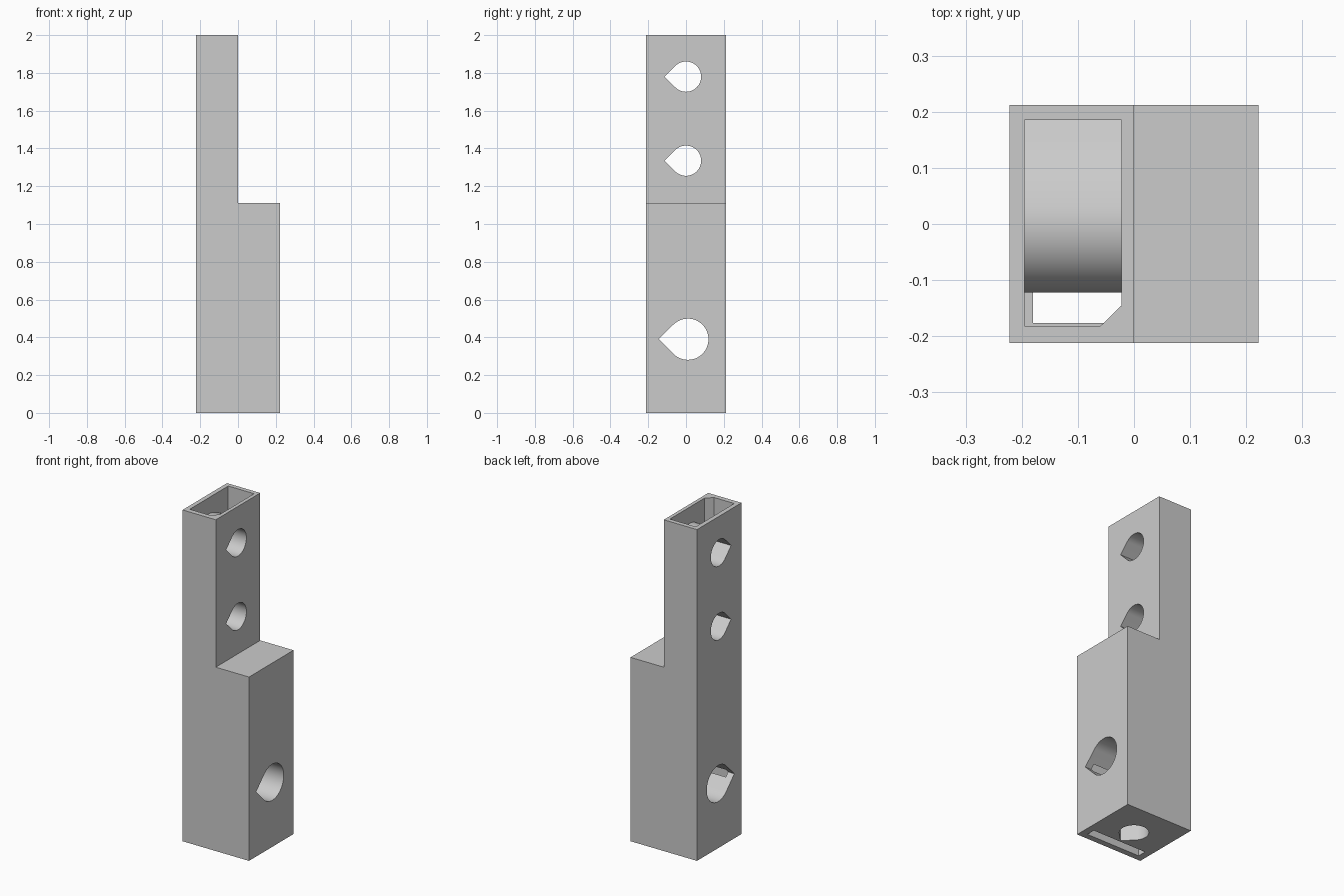
import bpy, bmesh
from math import sin, cos, pi, radians, sqrt
from mathutils import Vector

if "Cube" in bpy.data.objects:
    bpy.data.objects.remove(bpy.data.objects["Cube"], do_unlink=True)

grey = bpy.data.materials.new("light grey plastic")
grey.use_nodes = True
GREY = (0.6, 0.6, 0.6, 1)
grey.diffuse_color = GREY
grey.node_tree.nodes["Principled BSDF"].inputs["Base Color"].default_value = GREY

# Maps a profile point (u, v) and a depth d to space, per extrusion axis
PLACE = {
    "X": lambda u, v, d: (d, u, v),
    "Y": lambda u, v, d: (u, d, v),
    "Z": lambda u, v, d: (u, v, d),
}


def prism(name, axis, profile, start, end):
    """Closed prism: a profile swept along an axis."""
    bm = bmesh.new()
    base = bm.faces.new([bm.verts.new(PLACE[axis](u, v, start)) for u, v in profile])
    swept = bmesh.ops.extrude_face_region(bm, geom=[base])["geom"]
    move = Vector(PLACE[axis](0, 0, end - start))
    bmesh.ops.translate(bm, vec=move, verts=[g for g in swept if isinstance(g, bmesh.types.BMVert)])
    bmesh.ops.recalc_face_normals(bm, faces=bm.faces[:])
    mesh = bpy.data.meshes.new(name)
    bm.to_mesh(mesh)
    bm.free()
    mesh.materials.append(grey)
    obj = bpy.data.objects.new(name, mesh)
    bpy.context.collection.objects.link(obj)
    return obj


def cut(target, cutter):
    """Subtract the cutter and discard it."""
    mod = target.modifiers.new("cut", "BOOLEAN")
    mod.operation, mod.solver, mod.object = "DIFFERENCE", "EXACT", cutter
    bpy.context.view_layer.objects.active = target
    bpy.ops.object.modifier_apply(modifier=mod.name)
    bpy.data.objects.remove(cutter, do_unlink=True)


def rect(u0, u1, v0, v1):
    return [(u0, v0), (u1, v0), (u1, v1), (u0, v1)]


def arc(cu, cv, r, a0, a1, n):
    return [(cu + r * cos(radians(a0 + (a1 - a0) * i / n)),
             cv + r * sin(radians(a0 + (a1 - a0) * i / n))) for i in range(n + 1)]


def teardrop_y(cy, cz, r):
    """Round hole with its point toward the front."""
    return arc(cy, cz, r, -135, 135, 48) + [(cy - r * sqrt(2), cz)]


# Stepped outer body
W, D, STEP = 0.222, 0.212, 1.11
body = prism("stepped_body", "Y",
             [(-W, 0), (W, 0), (W, STEP), (0, STEP), (0, 2), (-W, 2)], -D, D)

# Pocket with one chamfered corner, open at the top
pocket = prism("pocket_cutter", "Z",
               [(-0.195, -0.182), (-0.06, -0.182), (-0.022, -0.145),
                (-0.022, 0.185), (-0.195, 0.185)], 1.05, 2.1)

# Rounded guide left standing inside the pocket
FRONT, HIGH = 0.122, 1.78
nose = arc(0, HIGH, FRONT, 180, 75, 24)
BIG = 0.32
shift = BIG - FRONT
back = arc(-shift * cos(radians(75)), HIGH - shift * sin(radians(75)), BIG, 75, 50, 12)
end_y, end_z = back[-1]
guide = prism("guide_cutter", "X",
              [(0.3, 1.0), (-FRONT, 1.0)] + nose + back[1:] + [(0.3, end_z - 0.84 * (0.3 - end_y))],
              -0.4, 0.4)
cut(pocket, guide)
cut(body, pocket)

# Flat slot leading from the pocket down through the base
cut(body, prism("slot_cutter", "Z", rect(-0.18, 0.18, -0.176, -FRONT), -0.1, 1.06))

# Cross holes through the sides
for cy, cz, r in [(0, 1.78, 0.08), (0, 1.335, 0.08), (0.01, 0.39, 0.109)]:
    cut(body, prism("cross_hole_cutter", "X", teardrop_y(cy, cz, r), -0.5, 0.5))

# Upright hole from the base into the lowest cross hole
cut(body, prism("base_hole_cutter", "Z",
                [(v, u) for u, v in teardrop_y(0, 0, 0.08)], -0.1, 0.39))

# Smooth curved walls, crisp edges
bpy.ops.object.select_all(action="DESELECT")
body.select_set(True)
bpy.context.view_layer.objects.active = body
bpy.ops.object.shade_smooth_by_angle(angle=radians(30))
